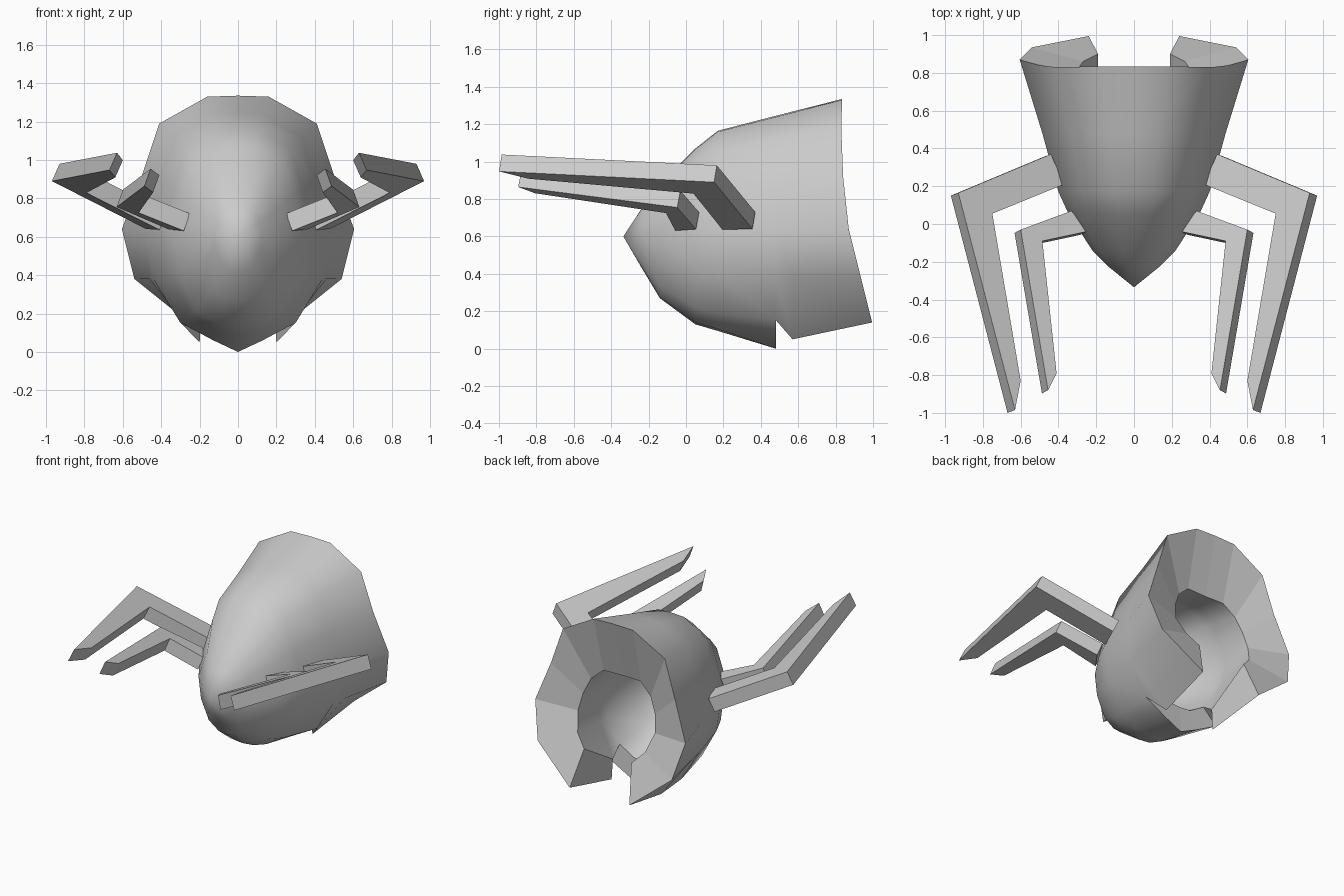
import bpy
import bmesh

if "Cube" in bpy.data.objects:
    bpy.data.objects.remove(bpy.data.objects["Cube"])


def make_object(name, verts, faces):
    """Build one half of a part and mirror it across x = 0."""
    mesh = bpy.data.meshes.new(name)
    mesh.from_pydata(verts, [], faces)
    bm = bmesh.new()
    bm.from_mesh(mesh)
    bmesh.ops.recalc_face_normals(bm, faces=bm.faces)
    bm.to_mesh(mesh)
    bm.free()
    obj = bpy.data.objects.new(name, mesh)
    bpy.context.collection.objects.link(obj)
    mod = obj.modifiers.new("mirror", "MIRROR")
    mod.use_clip = True
    mod.merge_threshold = 0.0005
    return obj


# Half cross-section of the shell, from top centre to bottom centre
SECTION = [(0, 1), (.26, .99), (.68, .8), (.84, .42), (1, .03),
           (.91, -.42), (.62, -.82), (.27, -.98), (0, -1)]
MID = .62


def ring(y, width, top, bottom):
    return [(u * width, y, MID + w * (top - MID if w > 0 else MID - bottom))
            for u, w in SECTION]


def blend(a, b, t):
    return [tuple(p + (q - p) * t for p, q in zip(v, w)) for v, w in zip(a, b)]


# Open rear edge, outer and inner
rim = [(0, .835, 1.335), (.16, .835, 1.33), (.41, .83, 1.19), (.50, .84, .92),
       (.605, .87, .64), (.54, .935, .38), (.24, .995, .14)]
inner_rim = [(0, .73, .92), (.15, .735, .92), (.24, .75, .84), (.29, .77, .73),
             (.31, .80, .61), (.27, .86, .48), (.19, .90, .40)]

# Outer rings from the nose backwards; the last one ends in the pointed chin
outer = [ring(-.23, .13, .76, .42), ring(-.14, .22, .88, .27),
         ring(.05, .345, 1.07, .13), ring(.17, .40, 1.165, .095),
         ring(.48, .485, 1.245, .05)]
outer[-1][-1] = (0, .48, 0)
flap = blend(outer[-1], rim, .2)
flap[-1] = (.20, .57, .05)

# Cavity rings from the rear forwards
cavity = [ring(.47, .33, .96, .19), ring(.22, .26, .91, .27), ring(.06, .15, .8, .42)]
inner_flap = blend(cavity[0], inner_rim, .25)
inner_flap[-1] = (.19, .57, .20)

rings = outer + [flap, rim, inner_rim, inner_flap] + cavity
verts, ids = [], []
for r in rings:
    ids.append(list(range(len(verts), len(verts) + len(r))))
    verts += r
nose, pit = len(verts), len(verts) + 1
verts += [(0, -.335, .60), (0, 0, .62)]

faces, flat = [], []
for k, (a, b) in enumerate(zip(ids, ids[1:])):
    for c in range(min(len(a), len(b)) - 1):
        if k == 6:
            flat.append(len(faces))
        faces.append((a[c], a[c + 1], b[c + 1], b[c]))
for c in range(8):
    faces.append((nose, ids[0][c + 1], ids[0][c]))
    faces.append((pit, ids[-1][c], ids[-1][c + 1]))
# Walls of the gap underneath
first_wall = len(faces)
faces.append((ids[4][6], ids[5][6], ids[8][6], ids[9][6]))
faces.append((ids[5][6], ids[6][6], ids[7][6], ids[8][6]))
for c in (6, 7):
    faces.append((ids[4][c], ids[4][c + 1], ids[9][c + 1], ids[9][c]))
flat += range(first_wall, len(faces))

shell = make_object("hollow_shell", verts, faces)
bpy.context.view_layer.objects.active = shell
shell.select_set(True)
bpy.ops.object.shade_smooth_by_angle(angle=.85)
for i in flat:
    shell.data.polygons[i].use_smooth = False


def leg(name, outline, elbow, slope, thick):
    """Bent flat bar lying in a tilted plane through its elbow."""
    ex, ey, ez = elbow
    sx, sy = slope
    top = [(x, y, ez + sx * (x - ex) + sy * (y - ey)) for x, y in outline]
    low = [(x + sx * thick, y + sy * thick, z - thick) for x, y, z in top]
    n = len(top)
    sides = [(i, (i + 1) % n, (i + 1) % n + n, i + n) for i in range(n)]
    caps = [(0, 1, 4, 5), (1, 2, 3, 4), (n, n + 1, n + 4, n + 5), (n + 1, n + 2, n + 3, n + 4)]
    make_object(name, top + low, sides + caps)


# Two pairs of bent legs reaching forward
leg("large_legs", [(.44, .37), (.93, .165), (.63, -.985), (.60, -.83), (.75, .055), (.37, .21)],
    (.93, .165, .98), (.44, -.165), .09)
leg("small_legs", [(.33, .07), (.60, -.03), (.455, -.88), (.41, -.79), (.485, -.09), (.25, -.04)],
    (.60, -.03, .845), (.36, -.19), .09)
